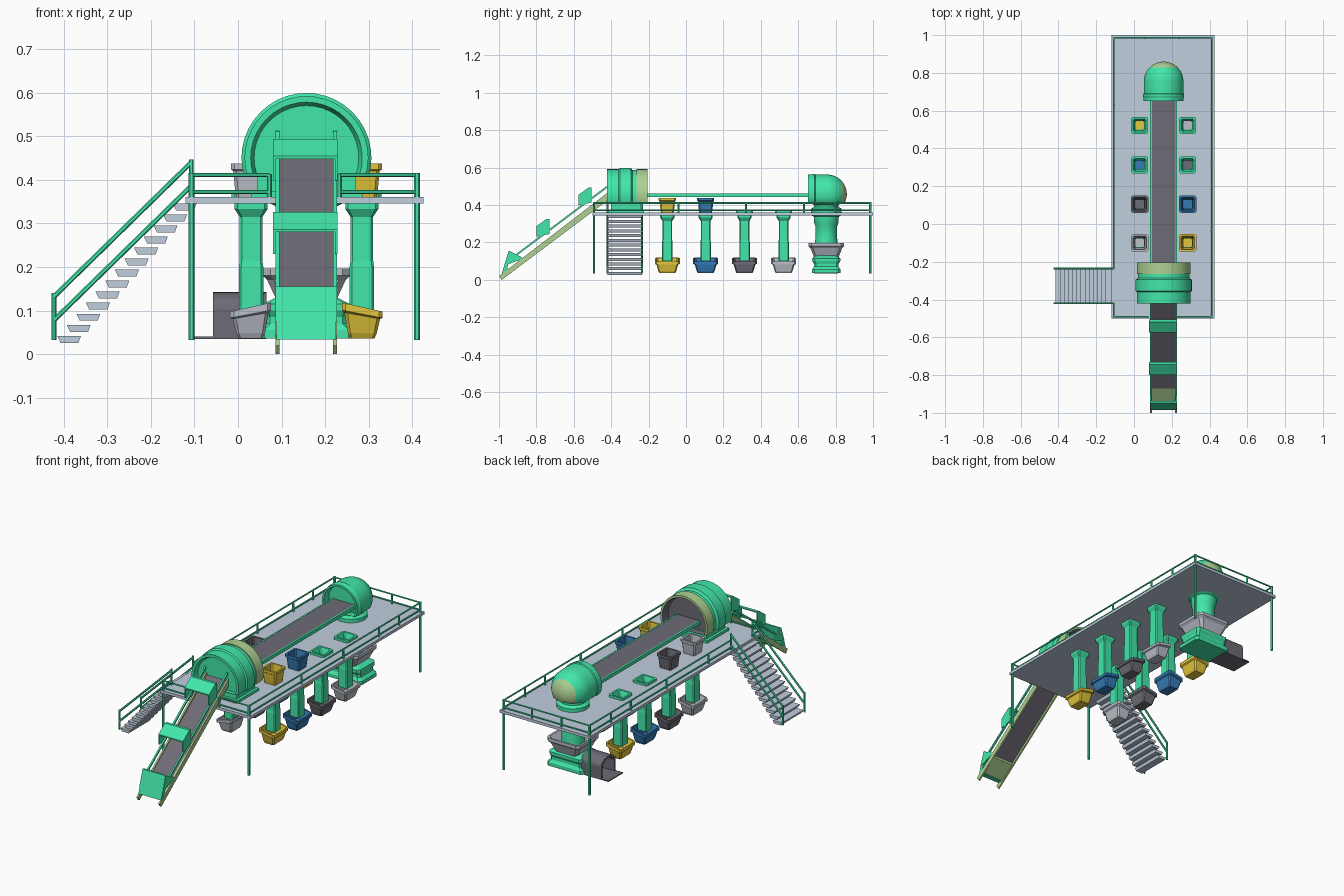
import bpy, bmesh, math
from mathutils import Vector

if "Cube" in bpy.data.objects:
    bpy.data.objects.remove(bpy.data.objects["Cube"])

def mat(name, r, g, b):
    m = bpy.data.materials.new(name)
    m.diffuse_color = (r, g, b, 1)
    m.use_nodes = True
    m.node_tree.nodes["Principled BSDF"].inputs["Base Color"].default_value = m.diffuse_color
    return m

GREEN = mat("green", 0.055, 0.80, 0.40)
OLIVE = mat("pale_olive", 0.42, 0.64, 0.29)
STEEL = mat("deck_grey", 0.53, 0.62, 0.73)
BELT = mat("dark_grey", 0.155, 0.148, 0.18)
YELLOW = mat("yellow", 0.78, 0.57, 0.045)
BLUE = mat("blue", 0.035, 0.20, 0.48)
LIGHT = mat("light_grey", 0.50, 0.53, 0.59)
CX = 0.157  # machine centre line

def finish(name, bm, mats, smooth=False):
    bmesh.ops.recalc_face_normals(bm, faces=bm.faces)
    me = bpy.data.meshes.new(name)
    bm.to_mesh(me)
    bm.free()
    ob = bpy.data.objects.new(name, me)
    bpy.context.collection.objects.link(ob)
    for m in (mats if isinstance(mats, list) else [mats]):
        me.materials.append(m)
    if smooth:
        bpy.ops.object.select_all(action='DESELECT')
        bpy.context.view_layer.objects.active = ob
        ob.select_set(True)
        bpy.ops.object.shade_smooth_by_angle(angle=math.radians(30))
    return ob

def skin(bm, rings, closed):
    """Bridge rings of points; cap the ends, or join last ring to first."""
    vs = [[bm.verts.new(p) for p in r] for r in rings]
    n = len(vs[0])
    pairs = list(zip(vs, vs[1:])) + ([(vs[-1], vs[0])] if closed else [])
    for a, b in pairs:
        for i in range(n):
            j = (i + 1) % n
            bm.faces.new((a[i], a[j], b[j], b[i]))
    if not closed:
        bm.faces.new(vs[0])
        bm.faces.new(vs[-1])

def prism(name, pts, lo, hi, m, axis='x'):
    """Extrude a yz (axis x) or xz (axis y) outline."""
    bm = bmesh.new()
    f = (lambda t, a, b: (t, a, b)) if axis == 'x' else (lambda t, a, b: (a, t, b))
    skin(bm, [[f(t, a, b) for a, b in pts] for t in (lo, hi)], False)
    return finish(name, bm, m)

def box(name, x0, x1, y0, y1, z0, z1, m):
    return prism(name, [(y0, z0), (y1, z0), (y1, z1), (y0, z1)], x0, x1, m)

def square_loft(name, cx, cy, prof, m, closed=False, tilt=0):
    """Loft chamfered rectangles (half x, half y, z)."""
    bm, rings = bmesh.new(), []
    for hx, hy, z in prof:
        c = 0.18 * min(hx, hy)
        q = [(hx, hy - c), (hx - c, hy), (c - hx, hy), (-hx, hy - c),
             (-hx, c - hy), (c - hx, -hy), (hx - c, -hy), (hx, c - hy)]
        w = tilt * min(1, max(0, (z - 0.04) / 0.06))
        rings.append([(cx + x, cy + y, z + w * x) for x, y in q])
    skin(bm, rings, closed)
    return finish(name, bm, m)

def tubes(name, segs, r, m):
    """Hexagonal bars between point pairs, as one object."""
    bm = bmesh.new()
    for a, b in segs:
        a, b = Vector(a), Vector(b)
        d = (b - a).normalized()
        u = d.cross(Vector((0, 1, 0) if abs(d.y) < 0.9 else (1, 0, 0))).normalized()
        v = d.cross(u)
        ring = [(u * math.cos(k * math.pi / 3) + v * math.sin(k * math.pi / 3)) * r for k in range(6)]
        skin(bm, [[p + o for o in ring] for p in (a, b)], False)
    return finish(name, bm, m)

def revolve(name, prof, centre, axis, mats, floor=None, rule=None, n=40):
    """Revolve (radius, position) profile round y or z; floor flattens the underside."""
    bm, rings = bmesh.new(), []
    for r, t in prof:
        ring = []
        for k in range(n):
            a, b = r * math.cos(2 * math.pi * k / n), r * math.sin(2 * math.pi * k / n)
            if axis == 'y':
                z = centre[1] + b
                ring.append((centre[0] + a, t, z if floor is None else max(z, floor)))
            else:
                ring.append((centre[0] + a, centre[1] + b, t))
        rings.append(ring)
    skin(bm, rings, False)
    bmesh.ops.recalc_face_normals(bm, faces=bm.faces)
    if rule:
        for f in bm.faces:
            f.material_index = rule(f.calc_center_median(), f.normal)
    return finish(name, bm, mats, True)

# deck with sorting holes
deck = box("deck", -0.12, 0.425, -0.5, 1.0, 0.345, 0.36, STEEL)
rows = [-0.1, 0.105, 0.313, 0.522]
colours = {1: [YELLOW, BLUE, BELT, LIGHT], -1: [LIGHT, BELT, BLUE, YELLOW]}
for side in (-1, 1):
    for i, y in enumerate(rows):
        x = CX + side * 0.127
        tag = ("right_" if side > 0 else "left_") + str(i + 1)
        col = colours[side][i]
        cut = box("hole_cutter_" + tag, x - 0.03, x + 0.03, y - 0.03, y + 0.03, 0.33, 0.38, STEEL)
        cut.hide_render = True
        cut.hide_set(True)
        mod = deck.modifiers.new("hole", 'BOOLEAN')
        mod.object, mod.solver = cut, 'EXACT'
        # chute under the deck
        sq = lambda *p: [(h, h, z) for h, z in p]
        square_loft("chute_" + tag, x, y, sq((.028, .10), (.028, .20), (.026, .215), (.026, .315), (.038, .333),
                    (.038, .345), (.024, .345), (.022, .10)), GREEN, True)
        # collection bucket, tilted outward
        square_loft("bucket_" + tag, x + side * 0.001, y, [(.028, .042, .036), (.033, .048, .048), (.041, .058, .088),
                    (.047, .067, .092), (.047, .067, .108), (.041, .059, .108), (.032, .045, .055)],
                    col, tilt=-0.22 * side)
        # inlet on the deck: tall hopper or low frame
        if i < 2:
            square_loft("hopper_" + tag, x, y, sq((.034, .36), (.037, .38), (.041, .42), (.046, .424), (.046, .437),
                        (.036, .437), (.025, .36)), col, True)
        else:
            square_loft("inlet_frame_" + tag, x, y, sq((.045, .36), (.045, .372), (.034, .372), (.024, .345),
                        (.029, .345)), GREEN, True)

# guard rails and legs
L, R, F, B = -0.107, 0.411, -0.492, 0.985
tubes("deck_legs", [((x, y, 0.033), (x, y, 0.415)) for x in (L, R) for y in (F, B)], 0.007, GREEN)
tubes("rail_posts", [((x, y, 0.355), (x, y, 0.413)) for x in (L, R) for y in (-0.04, 0.32, 0.63, 0.8)]
      + [((x, B, 0.355), (x, B, 0.413)) for x in (0.06, 0.24)]
      + [((x, F, 0.355), (x, F, 0.413)) for x in (0.072, 0.232)], 0.006, GREEN)
bars = []
for z in (0.372, 0.411):
    bars += [((L, B, z), (R, B, z)), ((R, F, z), (R, B, z)), ((L, -0.235, z), (L, B, z)),
             ((L, F, z), (L, -0.42, z)), ((L, F, z), (0.072, F, z)), ((0.232, F, z), (R, F, z))]
tubes("guard_rails", bars, 0.0045, GREEN)

# stairs
for i in range(13):
    x, z = -0.414 + 0.0221 * i, 0.042 + 0.0253 * i
    prism("stair_tread_%d" % (i + 1), [(x + .007, z - .016), (x + .048, z - .016), (x + .054, z), (x - .001, z)],
          -0.42, -0.235, STEEL, 'y')
hand = []
for y in (-0.235, -0.42):
    hand += [((-.422, y, .033), (-.422, y, .14)), ((L, y, .345), (L, y, .447)),
             ((-.422, y, .132), (L, y, .44)), ((-.422, y, .078), (L, y, .386))]
tubes("stair_handrails", hand, 0.0055, GREEN)

# inclined feed conveyor
for x, s in ((0.086, "left"), (0.218, "right")):
    prism("feed_side_" + s, [(-1, .02), (-.985, 0), (-.405, .435), (-.405, .477)], x, x + .009, OLIVE)
    prism("feed_rail_" + s, [(-.95, .095), (-.95, .107), (-.41, .512), (-.41, .5)], x, x + .009, GREEN)
prism("feed_belt", [(-.94, .05), (-.94, .062), (-.405, .463), (-.405, .451)], .094, .22, BELT)
prism("feed_floor", [(-.955, .035), (-.955, .052), (-.87, .116), (-.87, .09)], .093, .22, OLIVE)
prism("feed_front_plate", [(-.985, .034), (-.948, .155), (-.938, .155), (-.96, .034)], .088, .225, GREEN)
for x, s in ((0.086, "left"), (0.221, "right")):
    prism("feed_cheek_" + s, [(-.972, .075), (-.945, .155), (-.867, .115)], x, x + .006, GREEN)
for i in range(2):
    dy, dz = 0.225 * i, 0.168 * i
    sh = lambda pts: [(y + dy, z + dz) for y, z in pts]
    for x, s in ((0.08, "left"), (0.222, "right")):
        prism("belt_cover_side_%s_%d" % (s, i + 1),
              sh([(-.8, .23), (-.73, .245), (-.73, .325), (-.745, .325), (-.8, .285)]), x, x + .006, GREEN)
    prism("belt_cover_top_%d" % (i + 1),
          sh([(-.8, .28), (-.8, .286), (-.745, .326), (-.73, .326), (-.73, .32), (-.743, .32)]), .08, .228, GREEN)

# screening drum at the front: green with olive rear band and dark rear recess
def drum_rule(c, n):
    if c.y < -0.2655:
        return 0
    inside = n.y > 0.5 or math.hypot(c.x - CX, c.z - .45) < .128
    return 2 if inside and c.y < -0.209 else 1
revolve("screening_drum", [(.001, -.4), (.12, -.4), (.128, -.422), (.142, -.422), (.142, -.36), (.149, -.354),
        (.149, -.295), (.137, -.287), (.137, -.265), (.142, -.265), (.142, -.205), (.13, -.205), (.122, -.245),
        (.001, -.245)], (CX, .45), 'y', [GREEN, OLIVE, BELT], .41, drum_rule)
box("drum_base", .045, .27, -.4, -.24, .358, .412, GREEN)
box("drum_base_flange", .03, .285, -.415, -.225, .36, .374, GREEN)

# long sorting belt
box("sorting_belt", .094, .22, -.25, .705, .448, .461, BELT)
for x, s in ((.086, "left"), (.22, "right")):
    box("sorting_belt_edge_" + s, x, x + .008, -.245, .70, .443, .462, GREEN)

# rear discharge hood with rounded back
dome = [(.001, .69), (.092, .69), (.096, .652), (.106, .652), (.106, .67), (.109, .675), (.109, .688),
        (.105, .692), (.105, .755)]
dome += [(max(.001, .105 * math.cos(a * math.pi / 16)), .755 + .105 * math.sin(a * math.pi / 16)) for a in range(1, 9)]
revolve("discharge_hood", dome, (CX, .458), 'y', [GREEN, OLIVE], .415,
        lambda c, n: 1 if n.y > 0.72 and c.y > .75 else 0)
revolve("discharge_column", [(.085, .425), (.085, .412), (.065, .4), (.065, .39), (.082, .38), (.082, .345),
        (.067, .338), (.064, .3), (.057, .285), (.057, .23), (.06, .21), (.06, .16)], (CX, .75), 'z', GREEN)

# light grey funnel and green compactor base
square_loft("discharge_funnel", CX, .75, [(.062, .062, .11), (.09, .085, .17), (.1, .096, .18), (.1, .096, .197),
            (.09, .086, .197), (.06, .06, .16)], LIGHT)
square_loft("compactor_base", CX, .75, [(.11, .076, .036), (.11, .076, .055), (.095, .066, .07), (.095, .066, .085),
            (.1, .075, .1), (.1, .075, .115), (.07, .055, .13)], GREEN)

# arched outlet tunnel with a flat tray
def arch(r, h):
    return [(.75 + r * math.cos(a * math.pi / 10), h - .04 + .04 * math.sin(a * math.pi / 10)) for a in range(11)]
outer, inner = arch(.062, .143), arch(.052, .133)
prism("outlet_tunnel", [(.812, .036)] + outer + [(.688, .036), (.698, .036)] + inner[::-1] + [(.802, .036)],
      -.057, .065, BELT)
box("outlet_tray", -.1, .065, .688, .812, .035, .041, BELT)
